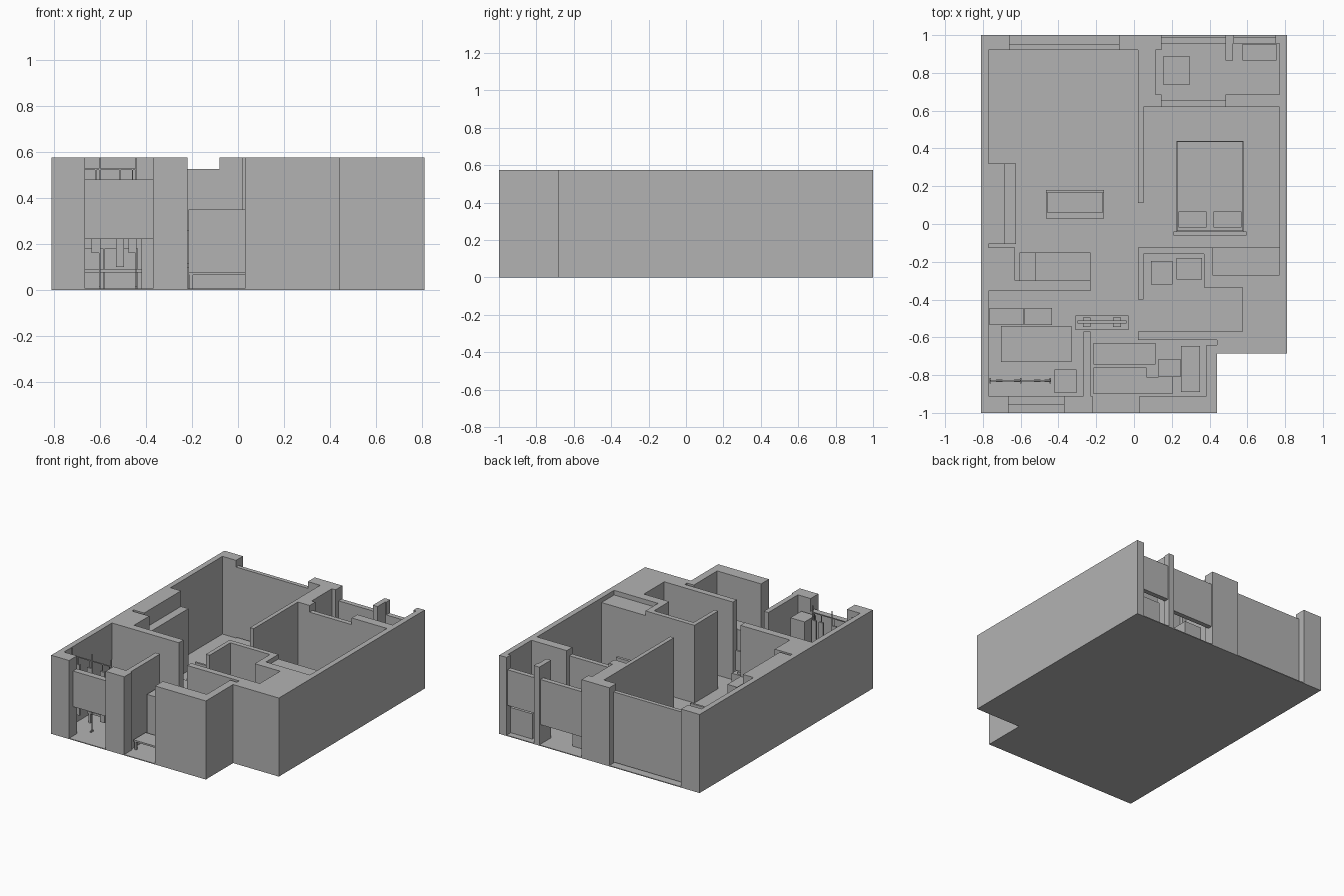
import bpy, bmesh

H = 0.574      # wall height
F = 0.006      # floor thickness

grey = bpy.data.materials.new("plain_grey")
grey.diffuse_color = (0.45, 0.45, 0.45, 1)


def finish(name, bm):
    bmesh.ops.recalc_face_normals(bm, faces=bm.faces)
    me = bpy.data.meshes.new(name)
    bm.to_mesh(me)
    bm.free()
    me.materials.append(grey)
    ob = bpy.data.objects.new(name, me)
    bpy.context.collection.objects.link(ob)
    return ob


def box(name, x0, x1, y0, y1, z0, z1):
    bm = bmesh.new()
    bmesh.ops.create_cube(bm, size=1)
    for v in bm.verts:
        v.co = ((x0, x1)[v.co.x > 0], (y0, y1)[v.co.y > 0], (z0, z1)[v.co.z > 0])
    return finish(name, bm)


def plan(name, solid, void, z0, z1):
    """Extrude the plan area covered by solid rectangles minus void rectangles."""
    rects = solid + void
    xs = sorted({v for r in rects for v in r[:2]})
    ys = sorted({v for r in rects for v in r[2:]})

    def inside(x, y, group):
        return any(a < x < b and c < y < d for a, b, c, d in group)

    bm = bmesh.new()
    for a, b in zip(xs, xs[1:]):
        for c, d in zip(ys, ys[1:]):
            x, y = (a + b) / 2, (c + d) / 2
            if inside(x, y, solid) and not inside(x, y, void):
                bm.faces.new([bm.verts.new((px, py, z0))
                              for px, py in ((a, c), (b, c), (b, d), (a, d))])
    bmesh.ops.remove_doubles(bm, verts=bm.verts, dist=1e-5)
    ext = bmesh.ops.extrude_face_region(bm, geom=bm.faces[:], use_keep_orig=True)
    for v in ext["geom"]:
        if isinstance(v, bmesh.types.BMVert):
            v.co.z = z1
    return finish(name, bm)


# footprint and rooms as (x0, x1, y0, y1)
footprint = [(-0.81, 0.81, -0.685, 1.0), (-0.81, 0.44, -1.0, -0.685)]
rooms = [
    (-0.77, 0.02, 0.32, 0.92),        # living room
    (-0.685, 0.02, -0.105, 0.32),
    (-0.77, -0.63, -0.125, -0.105),   # slot beside the niche
    (-0.63, 0.02, -0.30, -0.105),     # kitchen side
    (-0.23, 0.02, -0.615, -0.30),     # hall
    (-0.77, -0.23, -0.57, -0.355),    # front left room
    (-0.77, -0.267, -0.91, -0.57),
    (-0.23, 0.385, -0.91, -0.615),    # entry
    (0.385, 0.44, -0.64, -0.615),
    (0.02, 0.05, -0.57, -0.40),       # bathroom door
    (0.05, 0.37, -0.57, -0.16),       # bathroom
    (0.37, 0.575, -0.57, -0.335),
    (0.02, 0.05, -0.125, 0.11),       # bedroom door
    (0.05, 0.77, -0.125, 0.62),       # bedroom
    (0.415, 0.77, -0.27, -0.125),     # wardrobe recess
    (0.145, 0.485, 0.62, 0.685),      # bedroom window
    (0.115, 0.77, 0.685, 0.92),       # balcony
    (0.145, 0.77, 0.92, 0.955),
    (0.145, 0.485, 0.955, 1.0),       # outer openings
    (0.53, 0.75, 0.955, 1.0),
    (-0.66, -0.08, 0.92, 1.0),
    (-0.665, -0.37, -1.0, -0.91),
    (-0.22, 0.03, -1.0, -0.91),
]
plan("floor", footprint, [], 0, F)
plan("walls", footprint, rooms, F, H)
box("balcony_pillar", 0.485, 0.523, 0.865, 1.0, F, H)

# window panes
box("living_window", -0.66, -0.08, 0.92, 0.95, 0.012, 0.525)
box("bedroom_window", 0.145, 0.485, 0.62, 0.655, 0.012, 0.525)
box("balcony_window_wide", 0.145, 0.485, 0.955, 0.99, 0.15, 0.48)
box("balcony_window_narrow", 0.53, 0.75, 0.955, 0.99, 0.22, 0.48)
box("front_window", -0.665, -0.37, -0.955, -0.91, 0.22, 0.48)

# bedroom: bed, pillows, headboard, wardrobe
box("bed_base", 0.225, 0.58, -0.04, 0.44, F, 0.07)
box("mattress", 0.227, 0.578, -0.038, 0.438, 0.07, 0.12)
box("headboard", 0.21, 0.595, -0.06, -0.04, F, 0.22)
for i, x in enumerate((0.235, 0.42)):
    box(f"bed_pillow_{i}", x, x + 0.15, -0.018, 0.065, 0.12, 0.14)
box("wardrobe", 0.415, 0.77, -0.27, -0.125, F, 0.54)

# balcony appliances
box("washing_machine", 0.155, 0.295, 0.735, 0.89, F, 0.18)
box("outdoor_unit", 0.575, 0.755, 0.865, 0.953, F, 0.19)

# living room: niche cabinet, sofa, television on its stand
box("niche_cabinet", -0.685, -0.625, -0.105, 0.32, F, 0.46)
box("sofa_base", -0.465, -0.16, 0.03, 0.18, F, 0.06)
box("sofa_back", -0.465, -0.16, 0.165, 0.18, 0.06, 0.17)
for i, x in enumerate((-0.46, -0.312)):
    box(f"sofa_cushion_{i}", x, x + 0.147, 0.06, 0.165, 0.06, 0.09)
box("television_stand", -0.31, -0.03, -0.56, -0.485, F, 0.10)
box("television", -0.30, -0.04, -0.527, -0.512, 0.115, 0.26)
for i, x in enumerate((-0.27, -0.11)):
    box(f"television_foot_{i}", x, x + 0.04, -0.545, -0.495, 0.10, 0.118)

# kitchen side: refrigerator and counter
box("refrigerator", -0.605, -0.52, -0.30, -0.15, F, 0.38)
box("kitchen_counter", -0.52, -0.23, -0.30, -0.15, F, 0.20)

# bathroom fixtures
box("basin_cabinet", 0.09, 0.205, -0.32, -0.195, F, 0.16)
box("toilet", 0.225, 0.36, -0.295, -0.18, F, 0.11)

# front left room: cabinets, low table, tall cabinet
for i, (a, b) in enumerate(((-0.765, -0.585), (-0.58, -0.435))):
    box(f"low_cabinet_{i}", a, b, -0.535, -0.445, F, 0.18)
box("table_top", -0.705, -0.33, -0.73, -0.54, 0.075, 0.09)
for i, x in enumerate((-0.70, -0.35)):
    for j, y in enumerate((-0.725, -0.56)):
        box(f"table_leg_{i}_{j}", x, x + 0.015, y, y + 0.015, F, 0.075)
box("tall_cabinet", -0.42, -0.305, -0.895, -0.77, F, 0.47)

# clothes rack with hanging clothes
box("rack_rail", -0.765, -0.44, -0.833, -0.827, 0.52, 0.527)
for i, x in enumerate((-0.76, -0.60, -0.443)):
    box(f"rack_pole_{i}", x - 0.003, x + 0.003, -0.833, -0.827, F, H)
    box(f"rack_foot_{i}", x - 0.004, x + 0.004, -0.845, -0.815, F, 0.016)
for i, x in enumerate((-0.73, -0.635, -0.53, -0.475)):
    box(f"hanging_cloth_{i}", x, x + 0.035, -0.837, -0.823, 0.10 + 0.06 * (i % 2), 0.47)
    box(f"hanger_{i}", x + 0.015, x + 0.02, -0.832, -0.828, 0.47, 0.52)

# entry: counter, low bench, steps, shoe cabinet
box("entry_counter", -0.215, 0.115, -0.745, -0.63, F, 0.35)
box("bench_top", -0.215, 0.065, -0.90, -0.76, 0.065, 0.077)
for i, x in enumerate((-0.21, 0.045)):
    for j, y in enumerate((-0.895, -0.78)):
        box(f"bench_leg_{i}_{j}", x, x + 0.014, y, y + 0.014, F, 0.065)
box("seat_low", 0.065, 0.205, -0.90, -0.81, F, 0.08)
box("seat_high", 0.13, 0.245, -0.81, -0.715, F, 0.12)
box("shoe_cabinet", 0.25, 0.35, -0.89, -0.645, F, 0.30)
